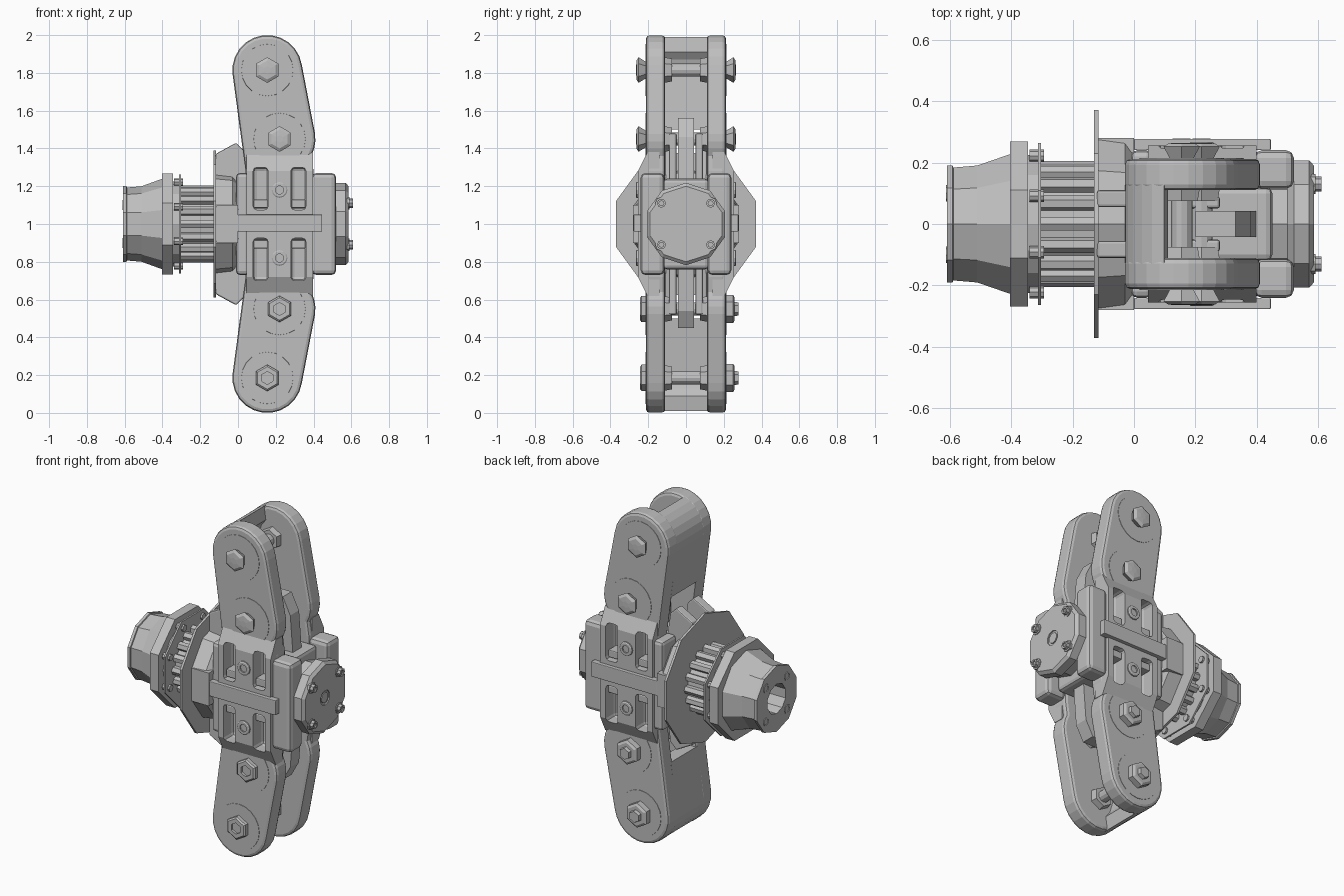
import bpy, bmesh
from math import sin, cos, radians

cube = bpy.data.objects.get("Cube")
if cube:
    bpy.data.objects.remove(cube, do_unlink=True)

steel = bpy.data.materials.new("steel_grey")
steel.use_nodes = True
colour = (0.52, 0.52, 0.52, 1)
steel.diffuse_color = colour
steel.node_tree.nodes["Principled BSDF"].inputs["Base Color"].default_value = colour


def finish(name, bm, bevel=0):
    bmesh.ops.recalc_face_normals(bm, faces=bm.faces)
    mesh = bpy.data.meshes.new(name)
    bm.to_mesh(mesh)
    bm.free()
    mesh.materials.append(steel)
    ob = bpy.data.objects.new(name, mesh)
    bpy.context.collection.objects.link(ob)
    if bevel:
        mod = ob.modifiers.new("Bevel", 'BEVEL')
        mod.width = bevel
        mod.segments = 2
        mod.limit_method = 'ANGLE'
        mod.angle_limit = radians(40)
    return ob


def skin(rings, name, bevel=0):
    """Join equal rings of points and cap both ends."""
    bm = bmesh.new()
    loops = [[bm.verts.new(p) for p in ring] for ring in rings]
    n = len(loops[0])
    for a, b in zip(loops, loops[1:]):
        for i in range(n):
            j = (i + 1) % n
            bm.faces.new((a[i], a[j], b[j], b[i]))
    bm.faces.new(loops[0])
    bm.faces.new(loops[-1])
    return finish(name, bm, bevel)


def lathe(name, profile, n, centre=(0, 0, 1), axis='x', turn=0):
    """Turn (position, radius) pairs about the x or y axis."""
    cx, cy, cz = centre
    rings = []
    for t, r in profile:
        ring = []
        for i in range(n):
            a = radians(turn + 360 * i / n)
            u, v = r * cos(a), r * sin(a)
            ring.append((cx + t, cy + u, cz + v) if axis == 'x' else (cx + u, cy + t, cz + v))
        rings.append(ring)
    return skin(rings, name)


def prism(name, pts, axis, a, b, bevel=0):
    """Extrude (x, height) along y or (y, height) along x; heights start at the hub."""
    if axis == 'y':
        rings = [[(u, t, 1 + v) for u, v in pts] for t in (a, b)]
    else:
        rings = [[(t, u, 1 + v) for u, v in pts] for t in (a, b)]
    return skin(rings, name, bevel)


def box(name, x0, x1, y0, y1, h0, h1, bevel=0):
    return prism(name, [(x0, h0), (x1, h0), (x1, h1), (x0, h1)], 'y', y0, y1, bevel)


def arc(cx, cz, r, a0, a1, steps):
    angles = [radians(a0 + (a1 - a0) * i / steps) for i in range(steps + 1)]
    return [(cx + r * cos(a), cz + r * sin(a)) for a in angles]


def flip(pts, s):
    return [(u, s * v) for u, v in pts]


# Side plates with raised, slotted centre pads
half = ([(0.4, 0.28)] + arc(0.22, 0.45, 0.19, -28, 8, 3)
        + arc(0.155, 0.815, 0.185, 8, 188, 12) + [(0.035, 0.32), (0.04, 0.28)])
outline = half + flip(half, -1)[::-1]
pad = [(0.14, -0.38), (0.205, -0.38), (0.255, -0.28),
       (0.255, 0.28), (0.205, 0.38), (0.14, 0.38)]
for side, word in ((-1, "front"), (1, "back")):
    plate = prism(word + "_arm_plate", outline, 'y', side * 0.11, side * 0.212, 0.018)
    boss = prism(word + "_centre_pad", [(side * y, h) for y, h in pad], 'x', 0.045, 0.398)
    for x in (0.08, 0.28):
        for s in (-1, 1):
            lo, hi = sorted((s * 0.075, s * 0.3))
            cutter = box("slot_cutter", x, x + 0.08, side * 0.16, side * 0.4, lo, hi, 0.02)
            cutter.hide_render = True
            cutter.hide_viewport = True
            for ob in (plate, boss):
                mod = ob.modifiers.new("Slot", 'BOOLEAN')
                mod.object = cutter
                mod.solver = 'EXACT'
            lo, hi = sorted((s * 0.085, s * 0.13))
            box("slot_block", x + 0.003, x + 0.077, side * 0.15, side * 0.235, lo, hi, 0.006)
    box(word + "_band", 0, 0.445, side * 0.24, side * 0.277, -0.04, 0.05, 0.004)
    box(word + "_hub_clamp", 0.39, 0.52, side * 0.115, side * 0.24, -0.27, 0.27, 0.025)
    box(word + "_rear_clamp", -0.01, 0.06, side * 0.1, side * 0.24, -0.27, 0.27, 0.02)
    # Pad screws with socket heads
    for s in (-1, 1):
        c = (0.22, 0, 1 + s * 0.18)
        lathe("pad_screw", [(side * y, r) for y, r in
              ((0.23, 0.042), (0.262, 0.042), (0.266, 0.036), (0.266, 0.022), (0.258, 0.022))],
              12, c, 'y')

# Rear webs, lugs and pivots on both arms
web = (arc(0.155, 0.815, 0.184, 108, 188, 6)
       + [(0.01, 0.5), (0.09, 0.5), (0.06, 0.8), (0.08, 0.87), (0.11, 0.91)])
lug = [(-0.12, 0.15), (-0.12, 0.37), (-0.01, 0.43), (0.03, 0.39), (0.06, 0.2)]
for s, word in ((1, "upper"), (-1, "lower")):
    prism(word + "_arm_web", flip(web, s), 'y', -0.13, 0.13)
    for side in (-1, 1):
        prism(word + "_flange_lug", flip(lug, s), 'y', side * 0.055, side * 0.11, 0.008)
        box(word + "_link", 0.16, 0.28, side * 0.05, side * 0.09, *sorted((s * 0.2, s * 0.48)), 0.01)
    for x, h in ((0.155, 0.815), (0.22, 0.45)):
        c = (x, 0, 1 + s * h)
        lathe("pivot_pin", [(-0.2, 0.035), (0.2, 0.035)], 12, c, 'y')
        for side in (-1, 1):
            lathe("pivot_washer", [(side * 0.2, 0.14), (side * 0.214, 0.137)], 20, c, 'y')
            lathe("inner_nut", [(side * 0.075, 0.06), (side * 0.115, 0.068)], 6, c, 'y', 30)
            if s > 0:
                head = [(0.2, 0.04), (0.214, 0.045), (0.252, 0.068), (0.262, 0.05), (0.264, 0.02)]
            elif side < 0:
                head = [(0.2, 0.07), (0.235, 0.07), (0.243, 0.06), (0.243, 0.034), (0.23, 0.034)]
            else:
                head = [(0.2, 0.075), (0.25, 0.075), (0.258, 0.06),
                        (0.258, 0.038), (0.278, 0.034)]
            lathe("pivot_bolt", [(side * y, r) for y, r in head], 6, c, 'y', 30)

# Slim centre lever and the hub core
lever = [(0.2, -0.55), (0.33, -0.55), (0.38, -0.46), (0.4, -0.2),
         (0.4, 0.2), (0.38, 0.46), (0.33, 0.56), (0.2, 0.56)]
prism("centre_lever", lever, 'y', -0.042, 0.042)
box("hub_core", 0.03, 0.45, -0.12, 0.12, -0.24, 0.24, 0.02)

# Front cap with four screws
lathe("front_cap", [(0.44, 0.19), (0.5, 0.19), (0.52, 0.218), (0.57, 0.218), (0.585, 0.2),
                    (0.585, 0.045), (0.578, 0.045), (0.578, 0.032), (0.583, 0.032)], 10, turn=18)
for sy in (-1, 1):
    for sz in (-1, 1):
        c = (0, sy * 0.13, 1 + sz * 0.11)
        lathe("cap_screw", [(0.56, 0.033), (0.59, 0.033), (0.59, 0.024), (0.61, 0.024),
                            (0.61, 0.013), (0.602, 0.013)], 8, c)

# Rear flange and collar
lathe("flange_disc", [(-0.13, 0.39), (-0.116, 0.39)], 10, turn=18)
lathe("collar", [(-0.116, 0.295), (-0.03, 0.285), (0, 0.25), (0.05, 0.24)], 10, turn=18)
box("collar_block", -0.12, 0.0, -0.28, 0.28, -0.1, 0.1)

# Splined neck
lathe("neck", [(-0.35, 0.17), (-0.12, 0.17)], 24)
for i in range(16):
    a = radians(360 / 16 * i)
    c = (0, 0.18 * cos(a), 1 + 0.18 * sin(a))
    lathe("neck_rib", [(-0.31, 0.025), (-0.12, 0.025)], 6, c, turn=360 / 16 * i)

# Thin ring plate with screws, then the thick collar ring
lathe("ring_plate", [(-0.313, 0.285), (-0.303, 0.285)], 8, turn=22.5)
lathe("ring_seat", [(-0.35, 0.225), (-0.305, 0.225)], 16)
for i in range(8):
    a = radians(45 * i + 22.5)
    c = (0, 0.24 * cos(a), 1 + 0.24 * sin(a))
    lathe("ring_screw", [(-0.34, 0.02), (-0.292, 0.02)], 8, c)
lathe("thick_ring", [(-0.403, 0.29), (-0.345, 0.29)], 8, turn=22.5)

# Flared end socket with bore and screw recess rims
lathe("end_socket", [(-0.48, 0.09), (-0.608, 0.09), (-0.608, 0.2), (-0.59, 0.2),
                     (-0.588, 0.193), (-0.51, 0.2), (-0.4, 0.24)], 10, turn=18)
for i in range(4):
    a = radians(90 * i + 45)
    c = (0, 0.142 * cos(a), 1 + 0.142 * sin(a))
    lathe("socket_screw", [(-0.6, 0.027), (-0.612, 0.027), (-0.612, 0.018), (-0.604, 0.018)], 8, c)
